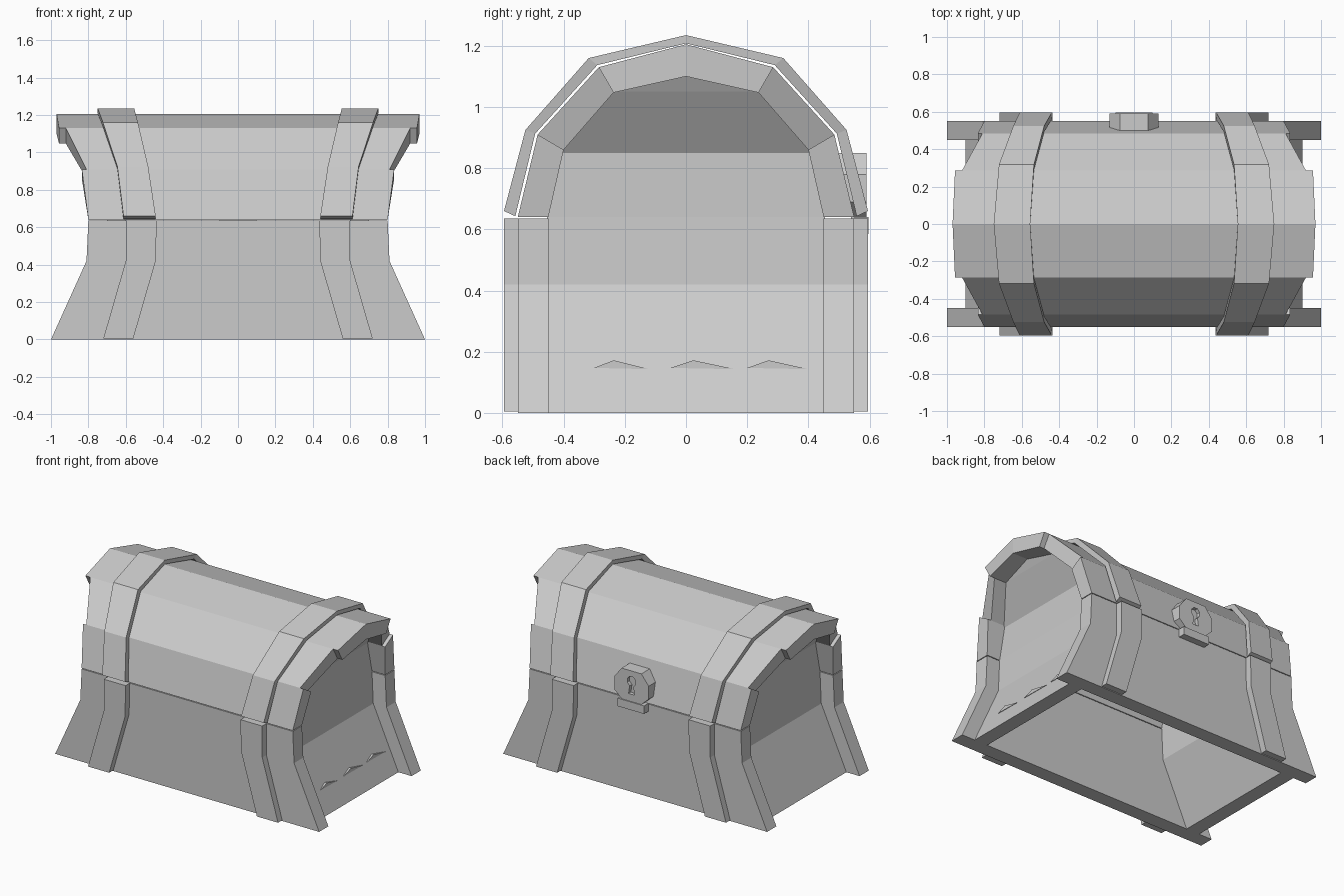
import bpy, bmesh

if "Cube" in bpy.data.objects:
    bpy.data.objects.remove(bpy.data.objects["Cube"])


def loft(name, rings, mirror=None):
    """Closed solid through a list of equal-length point rings."""
    bm = bmesh.new()
    rows = [[bm.verts.new(p) for p in r] for r in rings]
    n = len(rows[0])
    for a, b in zip(rows, rows[1:]):
        for i in range(n):
            j = (i + 1) % n
            bm.faces.new((a[i], a[j], b[j], b[i]))
    bm.faces.new(rows[0])
    bm.faces.new(rows[-1])
    bmesh.ops.recalc_face_normals(bm, faces=bm.faces)
    me = bpy.data.meshes.new(name)
    bm.to_mesh(me)
    bm.free()
    ob = bpy.data.objects.new(name, me)
    bpy.context.collection.objects.link(ob)
    if mirror:
        mod = ob.modifiers.new("mirror", 'MIRROR')
        mod.use_axis = mirror
        mod.use_mirror_merge = False
    return ob


def bar(x0, x1, outer, inner):
    """Cross-section ring spanning x0..x1 between two (y, z) points."""
    return [(x0, *outer), (x1, *outer), (x1, *inner), (x0, *inner)]


def prism(name, pts, y0, y1):
    """Extrude an (x, z) outline along y."""
    return loft(name, [[(x, y, z) for x, z in pts] for y in (y0, y1)])


X, Y, XY = (True, False, False), (False, True, False), (True, True, False)

# Flared front and back walls of the body
loft("body_wall", [bar(-x, x, (0.55, z), (0.45, z))
                   for x, z in ((1.0, 0), (0.81, 0.42), (0.80, 0.635))], Y)

# Recessed end walls, closing the body and the arch
levels = ((0.90, 0, 0.455), (0.71, 0.42, 0.455), (0.70, 0.64, 0.455),
          (0.70, 0.85, 0.41), (0.83, 1.05, 0.245), (0.86, 1.105, 0.01))
loft("end_wall", [[(x, -w, z), (x, w, z), (x - 0.1, w, z), (x - 0.1, -w, z)]
                  for x, z, w in levels], X)

# Lid boards: outer and inner arch points, each board with its own length
outer = [(0.55, 0.64), (0.485, 0.91), (0.285, 1.13), (0, 1.205)]
inner = [(0.45, 0.64), (0.40, 0.86), (0.237, 1.047), (0, 1.10)]
for name, i, xa, xb in (("lid_lower_board", 0, 0.80, 0.835),
                        ("lid_middle_board", 1, 0.81, 0.92)):
    loft(name, [bar(-xa, xa, outer[i], inner[i]),
                bar(-xb, xb, outer[i + 1], inner[i + 1])], Y)
loft("lid_top_board", [bar(-x, x, (s * outer[k][0], outer[k][1]),
                           (s * inner[k][0], inner[k][1]))
                       for s, k, x in ((-1, 2, 0.957), (1, 3, 0.97), (1, 2, 0.957))])

# Straps on the body
loft("body_strap", [bar(a, b, (0.595, z), (0.545, z))
                    for a, b, z in ((0.56, 0.72, 0.005), (0.44, 0.60, 0.42),
                                    (0.435, 0.60, 0.635))], XY)

# Arched straps over the lid
strap = [(0.44, 0.612, (0.595, 0.66), (0.558, 0.643)),
         (0.48, 0.645, (0.525, 0.925), (0.493, 0.913)),
         (0.535, 0.722, (0.318, 1.16), (0.290, 1.137)),
         (0.555, 0.75, (0, 1.235), (0, 1.208))]
half = [bar(a, b, (-o[0], o[1]), (-i[0], i[1])) for a, b, o, i in strap]
other = [bar(a, b, o, i) for a, b, o, i in reversed(strap[:-1])]
loft("lid_strap", half + other, X)

# Lock on the back: octagonal plate with a keyhole, and a catch below
plate = prism("lock_plate", [(-0.075, 0.64), (0.075, 0.64), (0.13, 0.69), (0.13, 0.78),
                             (0.075, 0.85), (-0.075, 0.85), (-0.13, 0.78), (-0.13, 0.69)],
              0.48, 0.59)
prism("lock_catch", [(-0.10, 0.585), (0.10, 0.585), (0.10, 0.64), (-0.10, 0.64)],
      0.54, 0.597)
key = prism("keyhole_cutter", [(-0.022, 0.69), (0.022, 0.69), (0.014, 0.745), (0.032, 0.765),
                               (0.032, 0.79), (0.014, 0.81), (-0.014, 0.81),
                               (-0.032, 0.79), (-0.032, 0.765), (-0.014, 0.745)],
            0.565, 0.65)
key.hide_render = True
key.hide_set(True)
cut = plate.modifiers.new("keyhole", 'BOOLEAN')
cut.operation = 'DIFFERENCE'
cut.object = key

# Small chipped ridges on the right end wall
for a, b in ((-0.30, -0.12), (-0.05, 0.16), (0.20, 0.40)):
    m = a + 0.35 * (b - a)
    loft("wood_chip", [[(x, a, 0.147), (x, b, 0.143), (x, m, 0.172)]
                       for x in (0.81, 0.838)])
